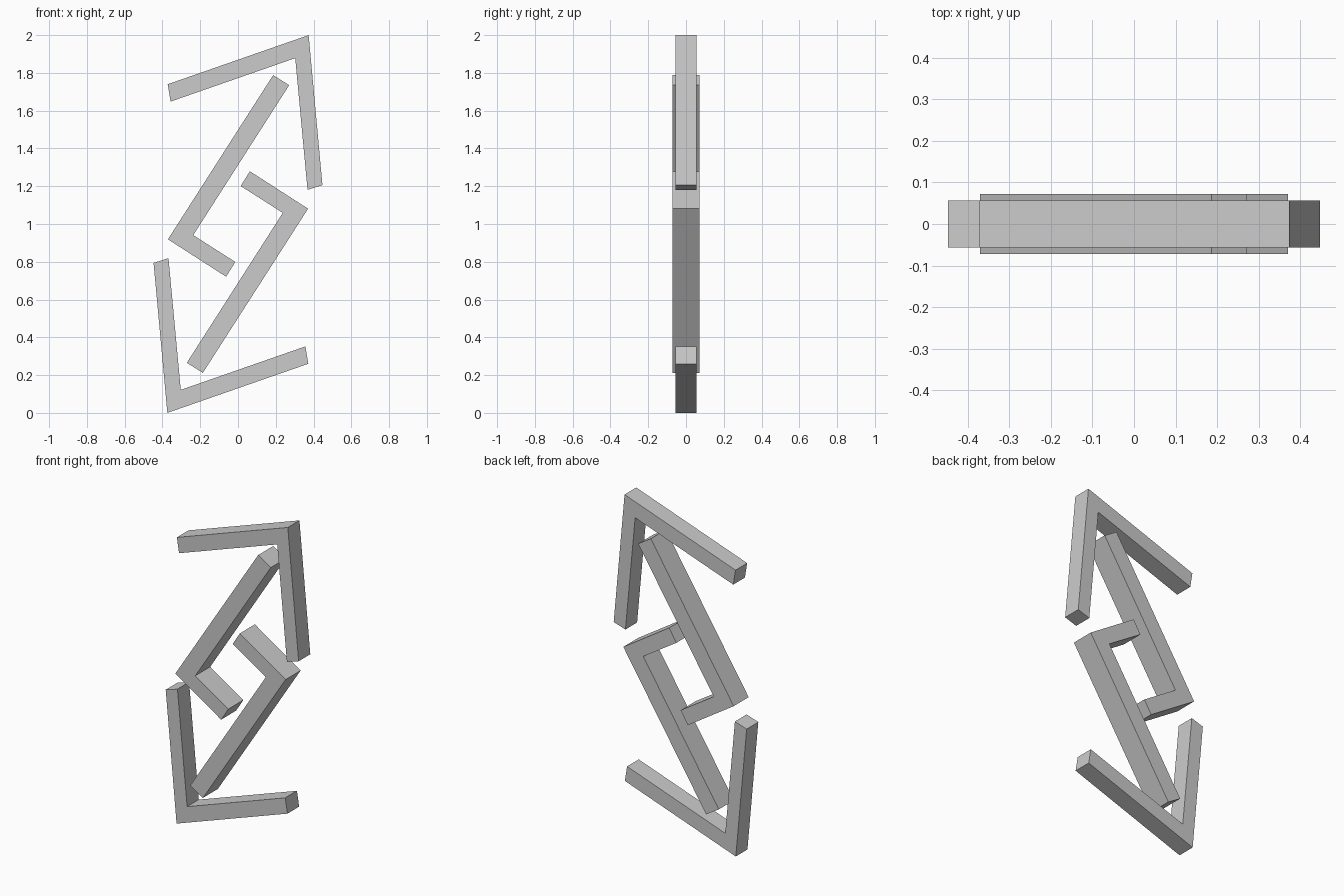
import bpy, bmesh

if "Cube" in bpy.data.objects:
    bpy.data.objects.remove(bpy.data.objects["Cube"])

# Front-view (x, z) outlines of the upper two angled bars
OUTER = [(-0.372, 1.740), (0.374, 2.0), (0.447, 1.206),
         (0.368, 1.181), (0.303, 1.878), (-0.357, 1.648)]
INNER = [(0.186, 1.788), (0.271, 1.735), (-0.237, 0.941),
         (-0.014, 0.799), (-0.063, 0.721), (-0.371, 0.919)]


def bar(name, outline, half_depth):
    """Extrude a front-view outline symmetrically along y."""
    bm = bmesh.new()
    face = bm.faces.new([bm.verts.new((x, -half_depth, z)) for x, z in outline])
    ext = bmesh.ops.extrude_face_region(bm, geom=[face], use_keep_orig=True)
    verts = [v for v in ext["geom"] if isinstance(v, bmesh.types.BMVert)]
    bmesh.ops.translate(bm, verts=verts, vec=(0, 2 * half_depth, 0))
    bmesh.ops.recalc_face_normals(bm, faces=bm.faces)
    mesh = bpy.data.meshes.new(name)
    bm.to_mesh(mesh)
    bm.free()
    bpy.context.collection.objects.link(bpy.data.objects.new(name, mesh))


def half_turn(outline):
    """Rotate an outline 180 degrees about the centre (0, 1)."""
    return [(-x, 2 - z) for x, z in outline]


# Thin outer chevrons and thicker inner hooks, each with its rotated twin
for part, outline, half_depth in (("outer_chevron", OUTER, 0.056),
                                  ("inner_hook", INNER, 0.072)):
    bar("upper_" + part, outline, half_depth)
    bar("lower_" + part, half_turn(outline), half_depth)
